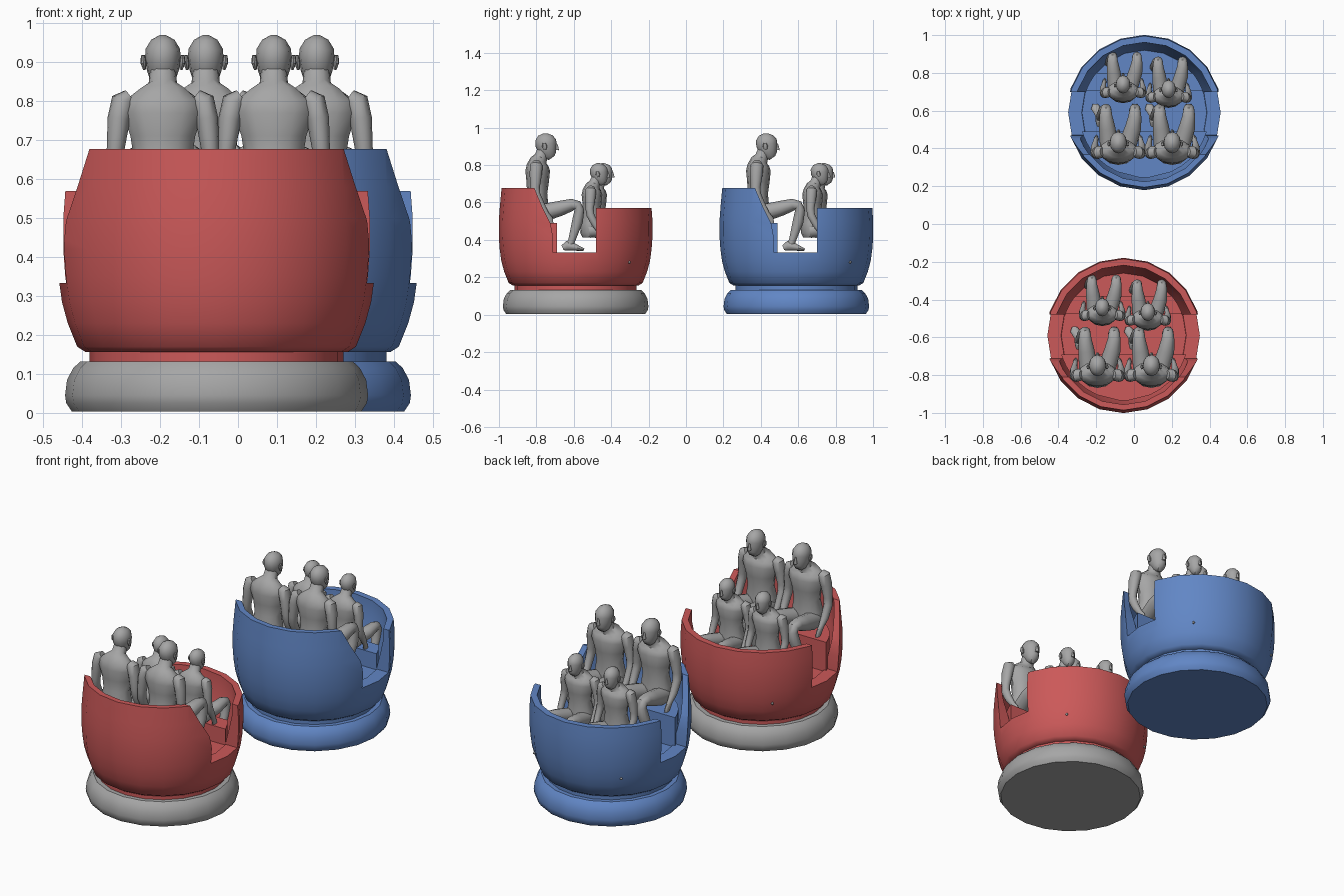
import bpy, bmesh
from math import sin, cos, pi, radians, sqrt
from mathutils import Vector

default = bpy.data.objects.get("Cube")
if default:
    bpy.data.objects.remove(default)


def material(name, rgb):
    m = bpy.data.materials.new(name)
    m.use_nodes = True
    m.diffuse_color = (*rgb, 1)
    m.node_tree.nodes["Principled BSDF"].inputs["Base Color"].default_value = (*rgb, 1)
    return m


RED = material("red paint", (0.60, 0.10, 0.10))
BLUE = material("blue paint", (0.12, 0.24, 0.56))
GREY = material("grey", (0.38, 0.38, 0.38))
SIDES = 20
made = []


def finish(name, bm, mat, location=(0, 0, 0)):
    bmesh.ops.recalc_face_normals(bm, faces=bm.faces[:])
    mesh = bpy.data.meshes.new(name)
    bm.to_mesh(mesh)
    bm.free()
    if mat:
        mesh.materials.append(mat)
    ob = bpy.data.objects.new(name, mesh)
    ob.location = location
    bpy.context.collection.objects.link(ob)
    made.append(ob)
    return ob


def lathe(name, profile, mat, location):
    """Spin an (r, z) profile around z; the ends are capped."""
    bm = bmesh.new()
    rings = [[bm.verts.new((r * cos(2 * pi * i / SIDES), r * sin(2 * pi * i / SIDES), z))
              for i in range(SIDES)] for r, z in profile]
    for a, b in zip(rings, rings[1:]):
        for i in range(SIDES):
            j = (i + 1) % SIDES
            bm.faces.new((a[i], a[j], b[j], b[i]))
    bm.faces.new(rings[0])
    bm.faces.new(rings[-1])
    return finish(name, bm, mat, location)


def prism(name, outline, offset, depth, mat, location):
    """Extrude a flat outline of 3D points along the depth vector."""
    bm = bmesh.new()
    face = bm.faces.new([bm.verts.new(Vector(p) + Vector(offset)) for p in outline])
    new = bmesh.ops.extrude_face_region(bm, geom=[face])["geom"]
    bmesh.ops.translate(bm, vec=depth, verts=[v for v in new if isinstance(v, bmesh.types.BMVert)])
    return finish(name, bm, mat, location)


def tube(bm, path, sides=12):
    """Loft ellipses (x, y, z, rx, ry) along a path."""
    pts = [Vector(p[:3]) for p in path]
    rings = []
    for k, p in enumerate(path):
        t = (pts[min(k + 1, len(pts) - 1)] - pts[max(k - 1, 0)]).normalized()
        v = t.cross(Vector((1, 0, 0))).normalized()
        u = v.cross(t)
        rings.append([bm.verts.new(pts[k] + u * p[3] * cos(2 * pi * i / sides)
                                   + v * p[4] * sin(2 * pi * i / sides)) for i in range(sides)])
    for a, b in zip(rings, rings[1:]):
        for i in range(sides):
            j = (i + 1) % sides
            bm.faces.new((a[i], a[j], b[j], b[i]))
    bm.faces.new(rings[0])
    bm.faces.new(rings[-1])


def upright(bm, rings):
    tube(bm, [(0, y, z, rx, ry) for z, y, rx, ry in rings])


def person(name, x, y, top, scale, centre):
    """Seated figure facing +y; heights are measured from the crown."""
    bm = bmesh.new()
    # head
    upright(bm, [(-.132, .03, .016, .018), (-.118, .02, .032, .038), (-.09, .008, .041, .05),
                 (-.06, .0, .046, .057), (-.035, -.003, .044, .055), (-.012, -.004, .03, .038),
                 (0, -.004, .008, .01)])
    # nose
    upright(bm, [(-.09, .055, .01, .014), (-.075, .056, .007, .01), (-.055, .053, .004, .006)])
    # neck and torso
    upright(bm, [(-.47, -.05, .07, .055), (-.44, -.052, .09, .068), (-.38, -.052, .084, .064),
                 (-.32, -.048, .074, .054), (-.26, -.045, .083, .06), (-.20, -.045, .103, .066),
                 (-.17, -.045, .10, .058), (-.145, -.04, .066, .045), (-.128, -.028, .037, .036),
                 (-.09, -.012, .033, .034)])
    for s in (-1, 1):
        # ear
        tube(bm, [(s * .047, -.004, -.088, .004, .006), (s * .05, -.008, -.07, .008, .014),
                  (s * .051, -.01, -.052, .005, .008)], 8)
        # arm and hand
        tube(bm, [(s * .085, -.05, -.158, .02, .022), (s * .102, -.052, -.17, .031, .034),
                  (s * .113, -.055, -.215, .029, .033), (s * .121, -.06, -.29, .023, .026),
                  (s * .125, -.055, -.33, .022, .025), (s * .125, -.025, -.39, .02, .021),
                  (s * .121, .0, -.43, .014, .015), (s * .117, .015, -.46, .012, .022),
                  (s * .113, .03, -.50, .006, .012)])
        # thigh, shin and foot, with one leg splayed a little further
        knee, ankle, toe = (-.066, -.10, -.122) if s < 0 else (.088, .082, .088)
        tube(bm, [(s * .045, -.06, -.43, .045, .045), (s * .05, -.01, -.425, .048, .047),
                  (knee * .9, .08, -.40, .043, .04), (knee, .14, -.382, .034, .032),
                  (knee, .168, -.385, .03, .026), (knee, .178, -.41, .029, .026),
                  (knee * .7 + ankle * .3, .168, -.47, .03, .029),
                  (ankle, .138, -.57, .018, .019), (ankle, .125, -.605, .018, .02)])
        tube(bm, [(ankle, .088, -.612, .014, .014), (ankle, .11, -.602, .02, .026),
                  (ankle, .15, -.608, .024, .02), (toe, .185, -.618, .024, .011),
                  (toe, .203, -.622, .014, .006)])
    bmesh.ops.scale(bm, vec=(scale,) * 3, verts=bm.verts[:])
    return finish(name, bm, GREY, (centre[0] + x, centre[1] + y, top))


def bench(name, y0, y1, z0, z1, radius, mat, at):
    """Seat block between two y lines, rounded to fit the tub."""
    ys = [y0 + (y1 - y0) * i / 8 for i in range(9)]
    half = [(sqrt(max(radius ** 2 - y * y, .0004)), y) for y in ys]
    outline = [(x, y, z0) for x, y in half] + [(-x, y, z0) for x, y in reversed(half)]
    prism(name, outline, (0, 0, 0), (0, 0, z1 - z0), mat, at)


def car(colour, paint, base_paint, cx, cy):
    at = (cx, cy, 0)
    # turntable base and neck
    lathe(colour + "_base", [(.372, .004), (.386, .025), (.389, .045), (.384, .085),
                             (.368, .115), (.35, .132)], base_paint, at)
    lathe(colour + "_neck", [(.326, .125), (.326, .165)], paint, at)
    # hollow tub, cut down at the back rim and both doorways
    tub = lathe(colour + "_tub", [
        (.30, .158), (.336, .156), (.358, .17), (.382, .23), (.397, .285), (.406, .35),
        (.411, .42), (.411, .50), (.405, .58), (.396, .678), (.366, .678), (.372, .58),
        (.37, .50), (.352, .42), (.33, .325)], paint, at)
    cut = [(-.23, .75), (-.222, .68), (-.18, .58), (-.135, .49), (-.122, .42), (-.12, .333),
           (.11, .333), (.11, .57), (.6, .57), (.6, .75)]
    cutter = prism("cutter", [(0, y, z) for y, z in cut], (-.6, 0, 0), (1.2, 0, 0), None, at)
    mod = tub.modifiers.new("openings", "BOOLEAN")
    mod.operation, mod.object, mod.solver = "DIFFERENCE", cutter, "EXACT"
    bpy.context.view_layer.update()
    cut_mesh = bpy.data.meshes.new_from_object(tub.evaluated_get(bpy.context.evaluated_depsgraph_get()))
    tub.modifiers.clear()
    tub.data = cut_mesh
    made.remove(cutter)
    bpy.data.objects.remove(cutter)
    # seats
    bench(colour + "_rear_seat", -.345, -.10, .31, .49, .345, paint, at)
    bench(colour + "_front_seat", .115, .21, .31, .415, .33, paint, at)
    # small studs on the rounded end
    for n, angle in enumerate((47, 133)):
        bm = bmesh.new()
        bmesh.ops.create_uvsphere(bm, u_segments=8, v_segments=6, radius=.007)
        a = radians(angle)
        finish(f"{colour}_stud_{n + 1}", bm, GREY, (cx + .394 * cos(a), cy + .394 * sin(a), .28))
    # riders
    person(colour + "_adult_right", -.138, -.158, .97, 1, at)
    person(colour + "_adult_left", .147, -.158, .97, 1, at)
    person(colour + "_child_right", -.113, .15, .81, .84, at)
    person(colour + "_child_left", .128, .125, .81, .84, at)


car("red", RED, GREY, -.055, -.59)
car("blue", BLUE, BLUE, .055, .59)

bpy.ops.object.select_all(action="DESELECT")
for ob in made:
    ob.select_set(True)
bpy.context.view_layer.objects.active = made[0]
bpy.ops.object.shade_smooth_by_angle(angle=radians(40))
